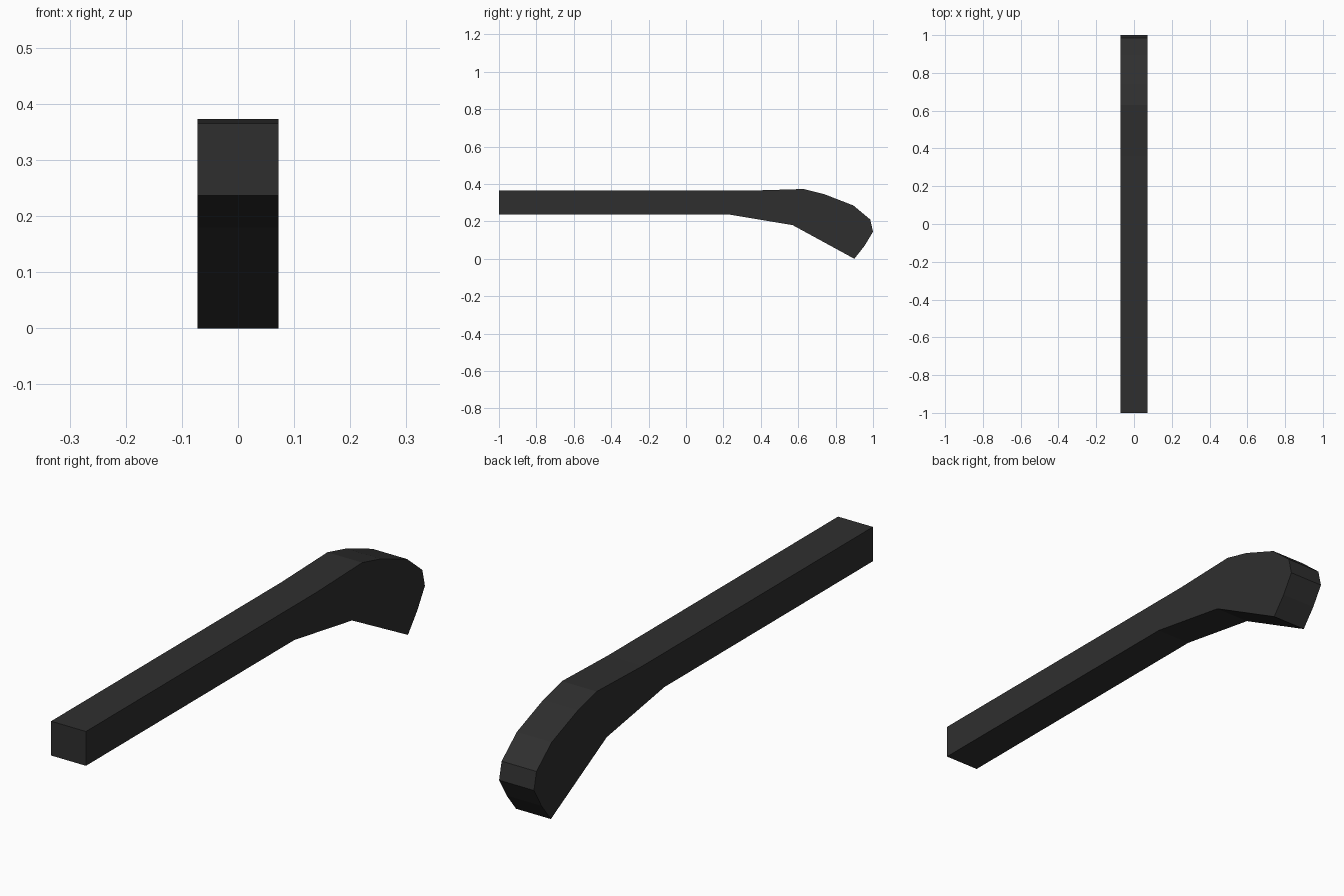
import bpy
import bmesh

cube = bpy.data.objects.get("Cube")
if cube:
    bpy.data.objects.remove(cube, do_unlink=True)

HALF_WIDTH = 0.072

# Dark grey material
dark = bpy.data.materials.new("dark_grey")
dark.use_nodes = True
colour = (0.028, 0.028, 0.028, 1)
dark.diffuse_color = colour
dark.node_tree.nodes["Principled BSDF"].inputs["Base Color"].default_value = colour

# Side outline (y, z): straight bar along the top, curved head, then the underside
top_edge = [(-1, 0.365), (0.36, 0.365), (0.63, 0.373), (0.74, 0.345)]
head_end = [(0.895, 0.285), (0.985, 0.21), (1, 0.145), (0.955, 0.07), (0.9, 0)]
underside = [(0.57, 0.18), (0.23, 0.237), (-1, 0.237)]
outline = top_edge + head_end + underside

# Curved bar: the outline extruded across its width
bm = bmesh.new()
side = bm.faces.new([bm.verts.new((-HALF_WIDTH, y, z)) for y, z in outline])
extruded = bmesh.ops.extrude_face_region(bm, geom=[side], use_keep_orig=True)
new_verts = [g for g in extruded["geom"] if isinstance(g, bmesh.types.BMVert)]
bmesh.ops.translate(bm, verts=new_verts, vec=(2 * HALF_WIDTH, 0, 0))
bmesh.ops.recalc_face_normals(bm, faces=bm.faces)

mesh = bpy.data.meshes.new("curved_bar")
bm.to_mesh(mesh)
bm.free()
mesh.materials.append(dark)
bar = bpy.data.objects.new("curved_bar", mesh)
bpy.context.collection.objects.link(bar)
